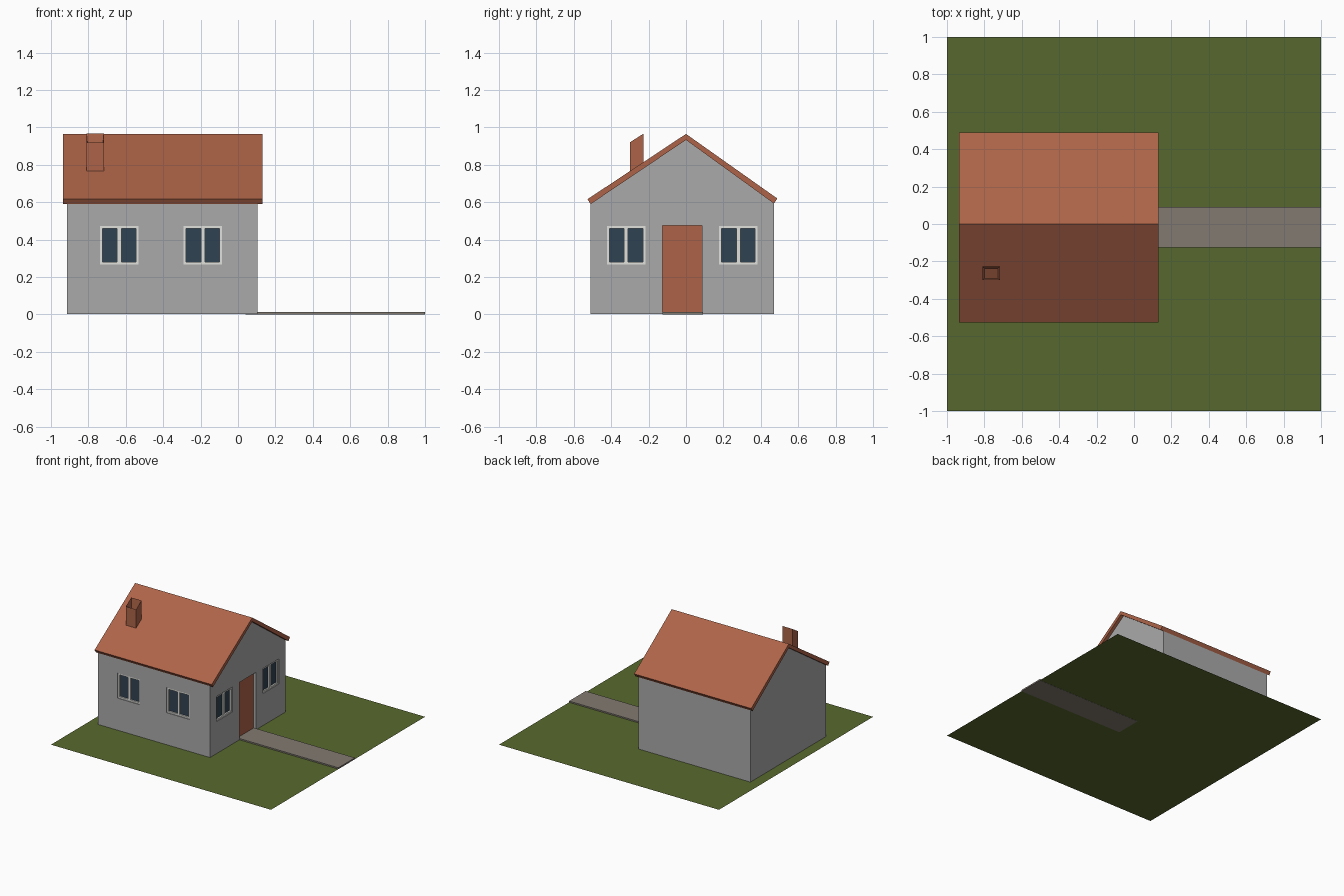
import bpy, bmesh
from mathutils import Vector

if "Cube" in bpy.data.objects:
    bpy.data.objects.remove(bpy.data.objects["Cube"])


def material(name, rgb):
    def lin(c):
        c /= 255
        return c / 12.92 if c <= 0.04045 else ((c + 0.055) / 1.055) ** 2.4
    m = bpy.data.materials.new(name)
    m.diffuse_color = (*[lin(c) for c in rgb], 1)
    m.use_nodes = True
    m.node_tree.nodes["Principled BSDF"].inputs["Base Color"].default_value = m.diffuse_color
    return m


GRASS = material("grass green", (87, 105, 46))
STONE = material("path stone", (130, 122, 113))
WALL = material("wall grey", (170, 170, 170))
TILE = material("terracotta", (173, 100, 72))
FRAME = material("frame white", (225, 225, 222))
GLASS = material("glass blue", (48, 66, 82))


def finish(name, bm, mat):
    bmesh.ops.recalc_face_normals(bm, faces=bm.faces)
    me = bpy.data.meshes.new(name)
    bm.to_mesh(me)
    bm.free()
    me.materials.append(mat)
    ob = bpy.data.objects.new(name, me)
    bpy.context.collection.objects.link(ob)
    return ob


def add_box(bm, lo, hi):
    vs = bmesh.ops.create_cube(bm, size=1)["verts"]
    for v in vs:
        v.co = Vector([(l + h) / 2 + c * (h - l) for l, h, c in zip(lo, hi, v.co)])


def boxes(name, spans, mat):
    bm = bmesh.new()
    for lo, hi in spans:
        add_box(bm, lo, hi)
    return finish(name, bm, mat)


def extrude_x(name, profile, x0, x1, mat):
    """Extrude a (y, z) outline along x."""
    bm = bmesh.new()
    f = bm.faces.new([bm.verts.new((x0, y, z)) for y, z in profile])
    new = bmesh.ops.extrude_face_region(bm, geom=[f])["geom"]
    bmesh.ops.translate(bm, vec=(x1 - x0, 0, 0),
                        verts=[g for g in new if isinstance(g, bmesh.types.BMVert)])
    return finish(name, bm, mat)


# Ground sheet
bm = bmesh.new()
bmesh.ops.create_grid(bm, x_segments=1, y_segments=1, size=1)
bmesh.ops.translate(bm, vec=(0, 0, 0.001), verts=bm.verts)
finish("lawn", bm, GRASS)

# Path running into the doorway
boxes("path", [((0.04, -0.125, 0), (1, 0.09, 0.012))], STONE)

# Gabled walls
FRONT, SIDE = -0.51, 0.103
walls = extrude_x("walls", [(FRONT, 0.003), (0.47, 0.003), (0.47, 0.597),
                            (0, 0.935), (FRONT, 0.595)], -0.915, SIDE, WALL)

# Roof slab with square-cut eaves
extrude_x("roof", [(-0.51, 0.59), (-0.527, 0.616), (0, 0.965), (0.488, 0.62),
                   (0.47, 0.593), (0, 0.933)], -0.935, 0.13, TILE)

# Chimney: sloping top parallel to the roof, with a sunken flue
bm = bmesh.new()
add_box(bm, (-0.81, -0.30, 0.72), (-0.717, -0.228, 0.92))
for v in bm.verts:
    v.co.z += (v.co.y + 0.30) * 0.64
bm.normal_update()
top = max(bm.faces, key=lambda f: f.calc_center_median().z)
bmesh.ops.inset_region(bm, faces=[top], thickness=0.015)
bmesh.ops.translate(bm, vec=(0, 0, -0.10), verts=top.verts)
finish("chimney", bm, TILE)


# Recessed windows; u runs along the wall, d is depth into it
def on_front(u0, u1, d0, d1, z0, z1):
    return (u0, FRONT + d0, z0), (u1, FRONT + d1, z1)


def on_side(u0, u1, d0, d1, z0, z1):
    return (SIDE - d1, u0, z0), (SIDE - d0, u1, z1)


Z0, Z1, BAR, DEPTH = 0.266, 0.472, 0.013, 0.03
openings = []
for place, u0, label in ((on_front, -0.738, "front_left"), (on_front, -0.291, "front_right"),
                         (on_side, -0.423, "side_left"), (on_side, 0.177, "side_right")):
    u1, mid = u0 + 0.206, u0 + 0.103
    openings.append(place(u0, u1, -0.05, DEPTH, Z0, Z1))
    d = (0.006, DEPTH)
    boxes("window_frame_" + label, [
        place(u0, u0 + BAR, *d, Z0, Z1), place(u1 - BAR, u1, *d, Z0, Z1),
        place(mid - 0.011, mid + 0.011, *d, Z0 + BAR, Z1 - BAR),
        place(u0 + BAR, u1 - BAR, *d, Z0, Z0 + BAR),
        place(u0 + BAR, u1 - BAR, *d, Z1 - BAR, Z1)], FRAME)
    boxes("window_glass_" + label,
          [place(u0 + BAR, u1 - BAR, 0.018, 0.026, Z0 + BAR, Z1 - BAR)], GLASS)

# Door set back in its opening
openings.append(on_side(-0.126, 0.086, -0.05, 0.04, -0.05, 0.475))
boxes("door", [on_side(-0.126, 0.086, 0.022, 0.04, 0.004, 0.475)], TILE)

# Cut the openings out of the walls
cutter = boxes("opening_cutter", openings, WALL)
cutter.hide_render = True
cutter.hide_set(True)
cut = walls.modifiers.new("openings", 'BOOLEAN')
cut.operation = 'DIFFERENCE'
cut.solver = 'EXACT'
cut.object = cutter
